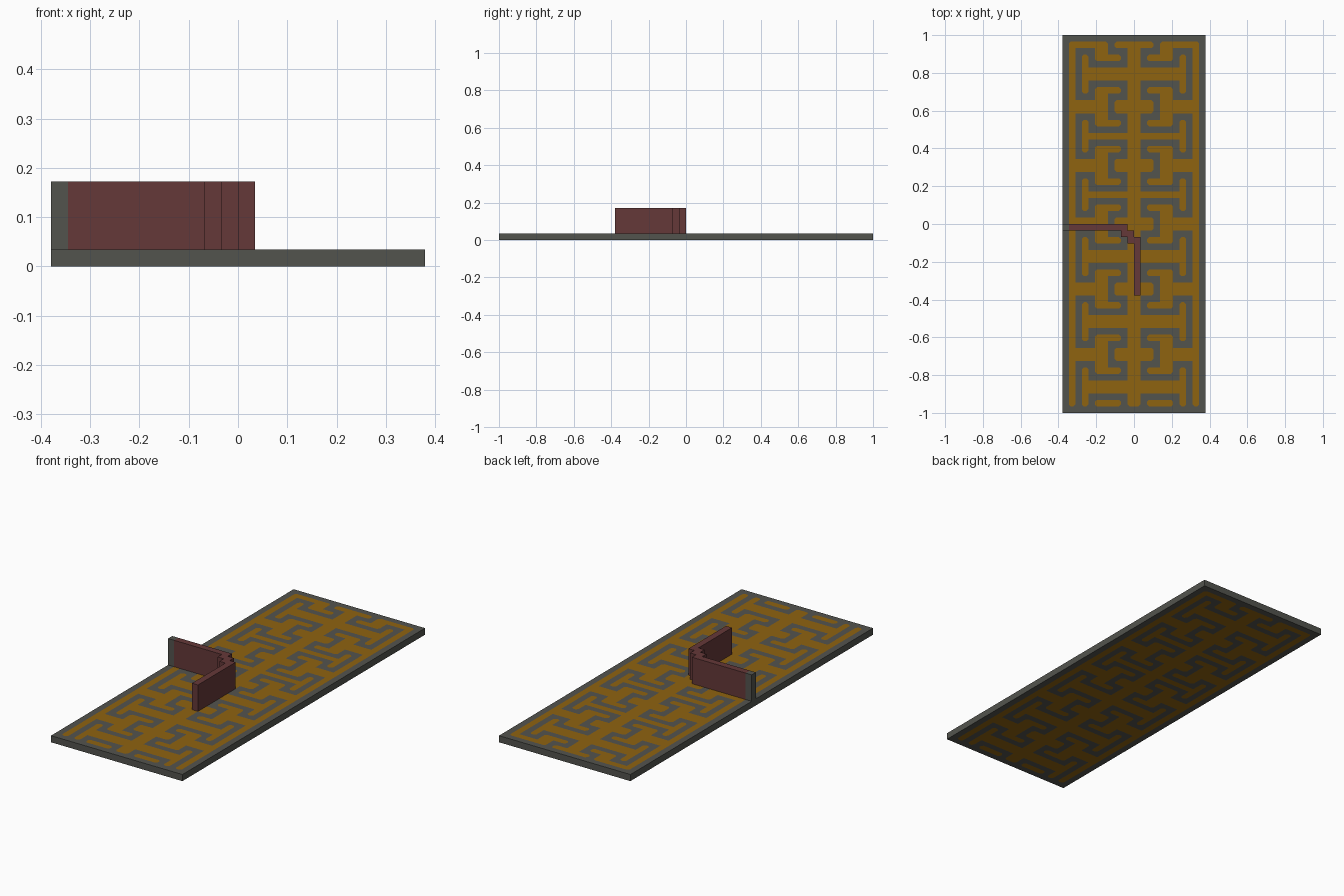
import bpy, bmesh

if "Cube" in bpy.data.objects:
    bpy.data.objects.remove(bpy.data.objects["Cube"], do_unlink=True)

U = 2 / 58            # one cell of the layout
HALF, ROWS = 11, 58   # half width and length of the slab in cells
CUT = 0.3             # corner cut on the gold inlay, in cells


def material(name, color):
    m = bpy.data.materials.new(name)
    m.use_nodes = True
    m.diffuse_color = color
    m.node_tree.nodes["Principled BSDF"].inputs["Base Color"].default_value = color
    return m


STONE = material("dark grey stone", (0.086, 0.088, 0.076, 1))
GOLD = material("ochre gold", (0.275, 0.125, 0.005, 1))
RED = material("dull red", (0.130, 0.040, 0.040, 1))


def make_object(name, bm, mats):
    mesh = bpy.data.meshes.new(name)
    bm.to_mesh(mesh)
    bm.free()
    for m in mats:
        mesh.materials.append(m)
    ob = bpy.data.objects.new(name, mesh)
    bpy.context.collection.objects.link(ob)
    return ob


# Meander mask for one half: (column from the centre, row from the back)
stone = set()


def stroke(c0, c1, r0, r1):
    for c in range(c0, c1 + 1):
        for r in range(max(r0, 0), min(r1, ROWS - 1) + 1):
            stone.add((c, r))


stroke(0, 10, 0, 0)
stroke(0, 10, 57, 57)
stroke(10, 10, 0, 57)
starts = [-3, 7, 16, 25, 35, 45, 55]
for s in starts:
    for bar, hook in ((s, s + 2), (s + 7, s + 5)):
        lo, hi = min(bar, hook), max(bar, hook)
        stroke(1, 6, bar, bar)        # long bar
        stroke(1, 1, lo, hi)          # inner hook
        stroke(1, 3, hook, hook)
        stroke(6, 6, lo, hi)          # outer hook
        stroke(6, 8, hook, hook)
    stroke(3, 3, s + 2, s + 5)        # inner link
for s, n in zip(starts, starts[1:]):
    stroke(8, 8, s + 5, n + 2)        # outer link


def is_stone(x, r):
    return ((x if x >= 0 else -x - 1), r) in stone


# Slab with the inlay on its upper and lower faces
bm = bmesh.new()


def face(points, mat):
    """Add a polygon (cell units) to the top and, flipped, to the underside."""
    for z, pts in ((U, points), (0, points[::-1])):
        f = bm.faces.new([bm.verts.new((x * U, y * U, z)) for x, y in pts])
        f.material_index = mat


for x in range(-HALF, HALF):
    for r in range(ROWS):
        cx, cy = x + 0.5, ROWS / 2 - r - 0.5
        if is_stone(x, r):
            face([(cx + a, cy + b) for a, b in ((-.5, -.5), (.5, -.5), (.5, .5), (-.5, .5))], 0)
            continue
        outline = []
        for sx, sy in ((-1, -1), (1, -1), (1, 1), (-1, 1)):
            corner = (cx + sx / 2, cy + sy / 2)
            if is_stone(x + sx, r) and is_stone(x, r - sy):
                along_x = (corner[0] - sx * CUT, corner[1])
                along_y = (corner[0], corner[1] - sy * CUT)
                pair = [along_y, along_x] if sx * sy > 0 else [along_x, along_y]
                outline += pair
                face([pair[0], corner, pair[1]], 0)
            else:
                outline.append(corner)
        face(outline, 1)

# Slab rim
rim = [(-HALF, -29), (HALF, -29), (HALF, 29), (-HALF, 29)]
for (x0, y0), (x1, y1) in zip(rim, rim[1:] + rim[:1]):
    bm.faces.new([bm.verts.new((x * U, y * U, z)) for x, y, z in
                  ((x0, y0, 0), (x1, y1, 0), (x1, y1, U), (x0, y0, U))])
bmesh.ops.remove_doubles(bm, verts=bm.verts, dist=1e-5)
make_object("floor_slab", bm, [STONE, GOLD])


# Low wall pieces, four cells tall on the slab
def wall(name, x0, x1, y0, y1, mat):
    b = bmesh.new()
    bmesh.ops.create_cube(b, size=1)
    for v in b.verts:
        v.co = ((x1 if v.co.x > 0 else x0) * U,
                (y1 if v.co.y > 0 else y0) * U,
                (5 if v.co.z > 0 else 1) * U)
    make_object(name, b, [mat])


wall("wall_end_post", -11, -10, -1, 0, STONE)
wall("side_wall", -10, -1, -1, 0, RED)
wall("corner_step_back", -2, 0, -2, -1, RED)
wall("corner_step_front", -1, 0, -3, -2, RED)
wall("front_wall", 0, 1, -11, -2, RED)
